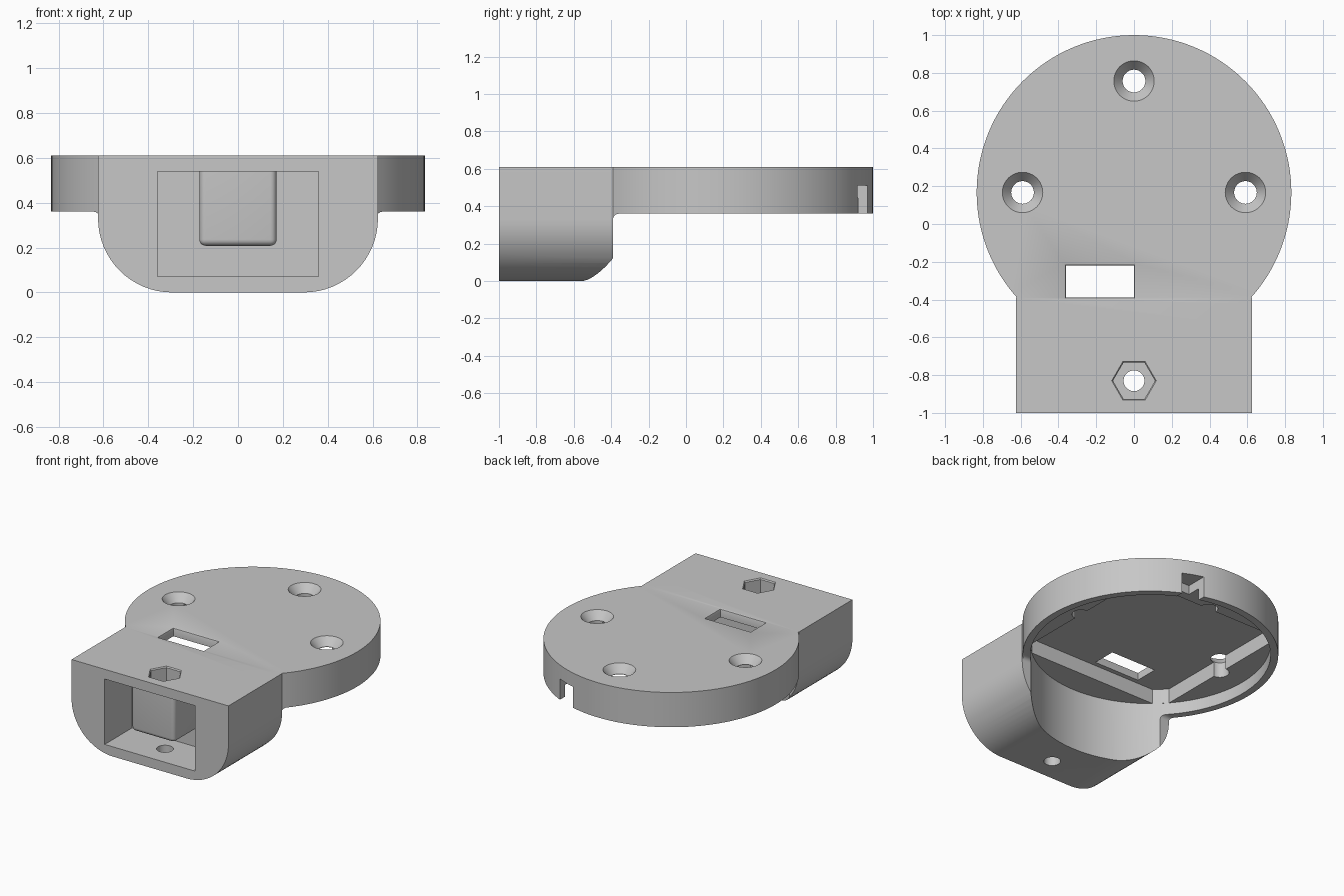
import bpy, bmesh, math

cube = bpy.data.objects.get("Cube")
if cube:
    bpy.data.objects.remove(cube, do_unlink=True)

grey = bpy.data.materials.new("plain grey")
grey.use_nodes = True
grey.diffuse_color = (0.57, 0.57, 0.57, 1)
grey.node_tree.nodes["Principled BSDF"].inputs["Base Color"].default_value = grey.diffuse_color

TOP, RIM, LEDGE, CEIL = 0.61, 0.36, 0.445, 0.55   # main levels
CY, R, R_IN, W, BACK = 0.167, 0.833, 0.783, 0.624, -0.39
NUT_Y = -0.83


def loft(name, rings):
    """Closed solid through rings with equal point counts."""
    bm = bmesh.new()
    loops = [[bm.verts.new(p) for p in ring] for ring in rings]
    n = len(loops[0])
    for a, b in zip(loops, loops[1:]):
        for i in range(n):
            bm.faces.new((a[i], a[(i + 1) % n], b[(i + 1) % n], b[i]))
    bm.faces.new(loops[0][::-1])
    bm.faces.new(loops[-1])
    bmesh.ops.recalc_face_normals(bm, faces=bm.faces)
    mesh = bpy.data.meshes.new(name)
    bm.to_mesh(mesh)
    bm.free()
    mesh.materials.append(grey)
    obj = bpy.data.objects.new(name, mesh)
    bpy.context.collection.objects.link(obj)
    return obj


def ngon(x, y, z, r, n):
    return [(x + r * math.cos(math.tau * i / n), y + r * math.sin(math.tau * i / n), z)
            for i in range(n)]


def rect(x0, x1, y0, y1, z):
    return [(x0, y0, z), (x1, y0, z), (x1, y1, z), (x0, y1, z)]


def turned(name, x, y, steps, n=96):
    """Round or many-sided solid from (radius, height) steps."""
    return loft(name, [ngon(x, y, z, r, n) for r, z in steps])


def box(name, x0, x1, y0, y1, z0, z1):
    return loft(name, [rect(x0, x1, y0, y1, z) for z in (z0, z1)])


def apply(obj, mod):
    bpy.context.view_layer.objects.active = obj
    bpy.ops.object.modifier_apply(modifier=mod.name)


def combine(obj, other, operation):
    mod = obj.modifiers.new("combine", 'BOOLEAN')
    mod.operation, mod.solver, mod.object = operation, 'EXACT', other
    apply(obj, mod)
    bpy.data.objects.remove(other, do_unlink=True)


# round plate
body = turned("mount_body", 0, CY, [(R, RIM), (R, TOP)], 128)

# front housing with rounded lower corners
corner = 0.33
arc = [(W - corner + corner * math.sin(a), corner - corner * math.cos(a))
       for a in [math.pi / 2 * i / 16 for i in range(17)]]
profile = arc + [(W, TOP), (-W, TOP)] + [(-x, z) for x, z in reversed(arc)]
housing = loft("housing", [[(x, y, z) for x, z in profile] for y in (-1, BACK)])
combine(body, housing, 'UNION')

# fillet between the housing and the plate underside
f = 0.03
rings = []
for i in range(7):
    a = math.pi / 2 * i / 6
    g = f * (1 - math.cos(a))
    rings.append(rect(-W - g, W + g, -0.5, BACK + g, RIM - f + f * math.sin(a)))
rings.append(rect(-W - f, W + f, -0.5, BACK + f, 0.42))
fillet = loft("fillet", rings)
combine(fillet, turned("limit", 0, CY, [(R - 0.001, 0), (R - 0.001, TOP)], 128), 'INTERSECT')
combine(body, fillet, 'UNION')

# round recess below, also hollowing the back of the housing
combine(body, turned("round_recess", 0, CY, [(R_IN, -0.1), (R_IN, LEDGE)], 128), 'DIFFERENCE')

# deeper square pocket limited by the round wall
half = 0.59
pocket = box("pocket", -half, half, CY - half, CY + half, 0.4, CEIL)
combine(pocket, turned("limit", 0, CY, [(R_IN - 0.001, 0), (R_IN - 0.001, TOP)], 128), 'INTERSECT')
combine(body, pocket, 'DIFFERENCE')

# front opening with a rounded nut block hanging from its ceiling
opening = box("opening", -0.36, 0.36, -1.1, -0.69, 0.07, 0.54)
block = box("nut_block", -0.172, 0.172, -0.97, -0.6, 0.208, 0.7)
bevel = block.modifiers.new("round", 'BEVEL')
bevel.width, bevel.segments = 0.028, 5
apply(block, bevel)
combine(opening, block, 'DIFFERENCE')
combine(body, opening, 'DIFFERENCE')

# hexagonal nut seat and screw hole
combine(body, turned("nut_seat", 0, NUT_Y,
                     [(0.111, 0.4), (0.111, TOP - 0.008), (0.118, TOP), (0.118, 0.7)], 6), 'DIFFERENCE')
combine(body, turned("screw_hole", 0, NUT_Y, [(0.055, -0.1), (0.055, 0.5)], 48), 'DIFFERENCE')

# countersunk holes in the plate
for x, y in ((-half, CY), (half, CY), (0, CY + half)):
    combine(body, turned("countersink", x, y,
                         [(0.06, 0.3), (0.06, CEIL + 0.003), (0.107, TOP), (0.107, 0.7)], 48),
            'DIFFERENCE')

# rectangular slot with a softened top edge
slot = []
for g, z in ((0, 0.45), (0, TOP - 0.012), (0.003, TOP - 0.004), (0.01, TOP), (0.01, 0.7)):
    slot.append(rect(-0.36 - g, g, BACK - g, -0.22 + g, z))
combine(body, loft("slot", slot), 'DIFFERENCE')

# cable notch in the back rim
combine(body, box("notch", 0.22, 0.36, 0.82, 1.1, 0.2, 0.51), 'DIFFERENCE')

bpy.ops.object.select_all(action='DESELECT')
body.select_set(True)
bpy.context.view_layer.objects.active = body
bpy.ops.object.shade_smooth_by_angle(angle=math.radians(30))
